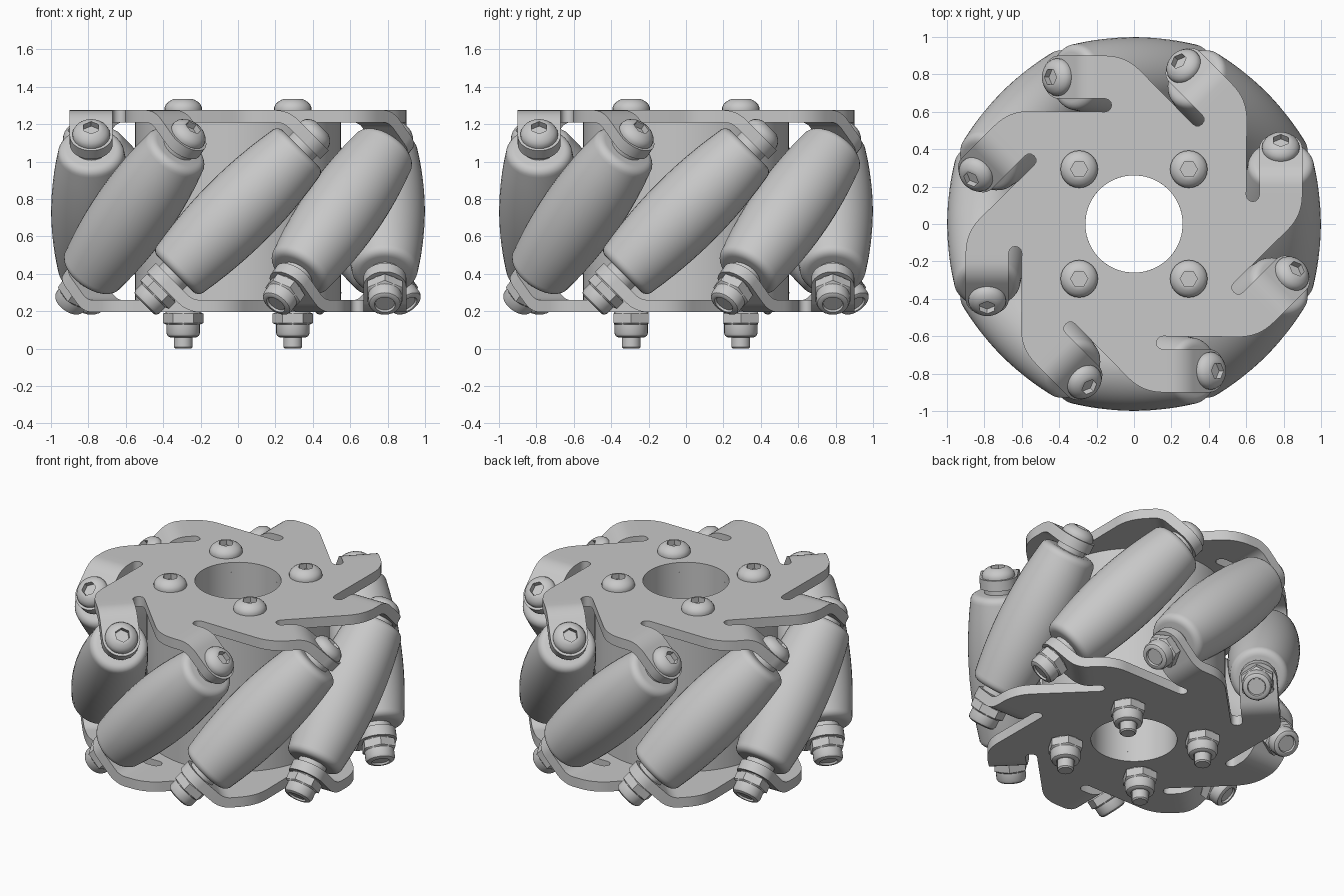
import bpy, bmesh
from math import pi, sin, cos, tan, radians
from mathutils import Matrix, Vector

if "Cube" in bpy.data.objects:
    bpy.data.objects.remove(bpy.data.objects["Cube"])

COUNT = 8                # rollers around the wheel
STEP = 2 * pi / COUNT
MID = 0.735              # height of the wheel's middle plane
AXLE_R = 0.785           # distance of each roller axle from the centre
PLATE_T = 0.065
PLATE_Z = 0.5075         # plate middle above and below the middle plane
BORE = 0.26
TAB_S = 0.54             # tab position along the axle

steel = bpy.data.materials.new("light_grey")
steel.diffuse_color = (0.58, 0.58, 0.58, 1)
steel.use_nodes = True
steel.node_tree.nodes["Principled BSDF"].inputs["Base Color"].default_value = (0.58, 0.58, 0.58, 1)


def add(name, mesh, matrix=Matrix()):
    obj = bpy.data.objects.new(name, mesh)
    bpy.context.collection.objects.link(obj)
    obj.matrix_world = matrix
    return obj


def smooth(obj):
    bpy.ops.object.select_all(action='DESELECT')
    obj.select_set(True)
    bpy.context.view_layer.objects.active = obj
    bpy.ops.object.shade_smooth_by_angle(angle=radians(32))


def finish(bm, name):
    bmesh.ops.recalc_face_normals(bm, faces=bm.faces)
    mesh = bpy.data.meshes.new(name)
    bm.to_mesh(mesh)
    bm.free()
    mesh.materials.append(steel)
    return mesh


def lathe(name, profile, sides=24, closed=False):
    """Spin (radius, height, shape) points; shape 'hex' gives a six-sided ring."""
    bm = bmesh.new()
    rings = []
    for r, z, *shape in profile:
        ring = []
        for i in range(sides):
            a = 2 * pi * i / sides
            k = cos(pi / 6) / cos(a % (pi / 3) - pi / 6) if shape else 1
            ring.append(bm.verts.new((r * k * cos(a), r * k * sin(a), z)))
        rings.append(ring)
    pairs = list(zip(rings, rings[1:]))
    if closed:
        pairs.append((rings[-1], rings[0]))
    else:
        bm.faces.new(rings[0])
        bm.faces.new(rings[-1])
    for lo, hi in pairs:
        for i in range(sides):
            j = (i + 1) % sides
            bm.faces.new((lo[i], lo[j], hi[j], hi[i]))
    mesh = finish(bm, name)
    temp = add(name, mesh)
    smooth(temp)
    bpy.data.objects.remove(temp)
    return mesh


def tab_stations():
    """Side view of a bent tab: (x, z, half width) from the flat arm to the tip."""
    bend_x = TAB_S * 2 ** 0.5 - PLATE_Z
    run = 0.055
    radius = run / tan(pi / 8)
    half = 0.115
    out = []
    for i in range(7):
        a = pi / 4 * i / 6
        out.append((bend_x - run + radius * sin(a), -radius * (1 - cos(a)), half))
    cx = TAB_S / 2 ** 0.5
    for i in range(9):
        a = radians(84) * i / 8
        d = half * sin(a) / 2 ** 0.5
        out.append((cx + d, cx - PLATE_Z - d, half * cos(a)))
    return out


def side_plate():
    """Flat pinwheel plate with slotted arms and bent round tabs."""
    bm = bmesh.new()
    back = Matrix.Rotation(-STEP, 3, 'Z')
    stations = tab_stations()
    # slot beside the arm: far wall y=-0.60, near wall on the tab edge
    slot_y, slot_r, slot_x = -0.635, 0.035, 0.155

    def slot_point(deg):
        a = radians(deg)
        return Vector((slot_x + slot_r * cos(a), slot_y + slot_r * sin(a), 0))

    corner = Vector((0.045, -0.9, 0))
    start = back @ slot_point(90)
    p0 = corner + (start - corner).normalized() * 0.11
    p2 = corner + Vector((0.11, 0, 0))
    outline = [back @ slot_point(d) for d in (180, 150, 120, 90)]
    for i in range(9):
        t = i / 8
        outline.append(p0 * (1 - t) ** 2 + corner * 2 * t * (1 - t) + p2 * t * t)
    x0, _, half = stations[0]
    outline += [Vector((x0, -AXLE_R - half, 0)), Vector((x0, -AXLE_R + half, 0))]
    outline += [slot_point(d) for d in (270, 240, 210, 180)]
    # bore arc closing the sector
    end = slot_point(180)
    a0 = Vector((1, 0)).angle_signed(Vector((end.x, end.y)))
    for i in range(9):
        ang = -a0 - STEP * i / 8
        outline.append(Vector((BORE * cos(ang), BORE * sin(ang), 0)))

    for k in range(COUNT):
        rot = Matrix.Rotation(STEP * k, 3, 'Z')
        bm.faces.new([bm.verts.new(rot @ p) for p in outline])
        rows = [[bm.verts.new(rot @ Vector((x, -AXLE_R + s * w, z))) for s in (-1, 1)]
                for x, z, w in stations]
        for a, b in zip(rows, rows[1:]):
            bm.faces.new((a[0], b[0], b[1], a[1]))
    bmesh.ops.remove_doubles(bm, verts=bm.verts, dist=0.0005)
    return finish(bm, "side_plate")


# Side plates: the lower one is the upper one turned over
top_plate = add("top_plate", side_plate(), Matrix.Translation((0, 0, MID + PLATE_Z)))
solid = top_plate.modifiers.new("thickness", 'SOLIDIFY')
solid.thickness = PLATE_T
solid.offset = 0
bpy.context.view_layer.objects.active = top_plate
top_plate.select_set(True)
bpy.ops.object.modifier_apply(modifier=solid.name)
smooth(top_plate)
add("bottom_plate", top_plate.data,
    Matrix.Translation((0, 0, MID - PLATE_Z)) @ Matrix.Rotation(pi, 4, 'Y'))

# Hub drum with open bore
h = PLATE_Z - PLATE_T / 2
add("hub_drum", lathe("hub_drum", [(BORE, -h), (0.55, -h), (0.55, h), (BORE, h)], 64, True),
    Matrix.Translation((0, 0, MID)))

# Barrel roller: bulged body with rounded ends
L, END_R, MAX_R, F = 0.475, 0.178, 0.214, 0.045
ends = [(END_R - F + F * cos(pi / 2 * i / 5), L - F + F * sin(pi / 2 * i / 5)) for i in range(6)]
body = [(END_R + (MAX_R - END_R) * (1 - (i / 6) ** 2), (L - F) * i / 6) for i in range(-5, 6)]
barrel = [(r, -z) for r, z in reversed(ends)] + body + ends
roller_mesh = lathe("roller", barrel, 40)

# Button head with hex socket, lock nut, shanks and spacers
head_mesh = lathe("bolt_head", [(0.1, 0), (0.1, 0.014), (0.093, 0.03), (0.08, 0.044),
                                (0.064, 0.054), (0.05, 0.06), (0.046, 0.06, 'hex'),
                                (0.046, 0.025, 'hex')])
nut_mesh = lathe("lock_nut", [(0.09, 0), (0.108, 0.008, 'hex'), (0.108, 0.058, 'hex'),
                              (0.09, 0.066), (0.09, 0.112), (0.083, 0.127), (0.07, 0.135),
                              (0.056, 0.135), (0.052, 0.12)])
axle_mesh = lathe("axle", [(0.05, -0.697), (0.05, TAB_S + 0.03)])
spacer_mesh = lathe("spacer", [(0.09, L - 0.01), (0.09, TAB_S - 0.03)])
stud_mesh = lathe("stud", [(0.042, 0), (0.05, 0.008), (0.05, 1.25)])

flip = Matrix.Rotation(pi, 4, 'Y')
face = TAB_S + PLATE_T / 2
for k in range(COUNT):
    frame = (Matrix.Rotation(STEP * k, 4, 'Z') @ Matrix.Translation((0, -AXLE_R, MID))
             @ Matrix.Rotation(pi / 4, 4, 'Y'))
    lift = Matrix.Translation((0, 0, face))
    add(f"roller_{k + 1}", roller_mesh, frame)
    add(f"roller_axle_{k + 1}", axle_mesh, frame)
    add(f"roller_bolt_head_{k + 1}", head_mesh, frame @ lift)
    add(f"roller_nut_{k + 1}", nut_mesh, frame @ flip @ lift)
    add(f"upper_spacer_{k + 1}", spacer_mesh, frame)
    add(f"lower_spacer_{k + 1}", spacer_mesh, frame @ flip)

# Four hub bolts clamping the plates
plate_top = MID + PLATE_Z + PLATE_T / 2
plate_low = MID - PLATE_Z - PLATE_T / 2
for i, (sx, sy) in enumerate([(1, 1), (-1, 1), (-1, -1), (1, -1)]):
    spot = Matrix.Translation((0.293 * sx, 0.293 * sy, 0))
    add(f"hub_bolt_head_{i + 1}", head_mesh, spot @ Matrix.Translation((0, 0, plate_top)))
    add(f"hub_nut_{i + 1}", nut_mesh, spot @ Matrix.Translation((0, 0, plate_low)) @ flip)
    add(f"hub_stud_{i + 1}", stud_mesh, spot)
